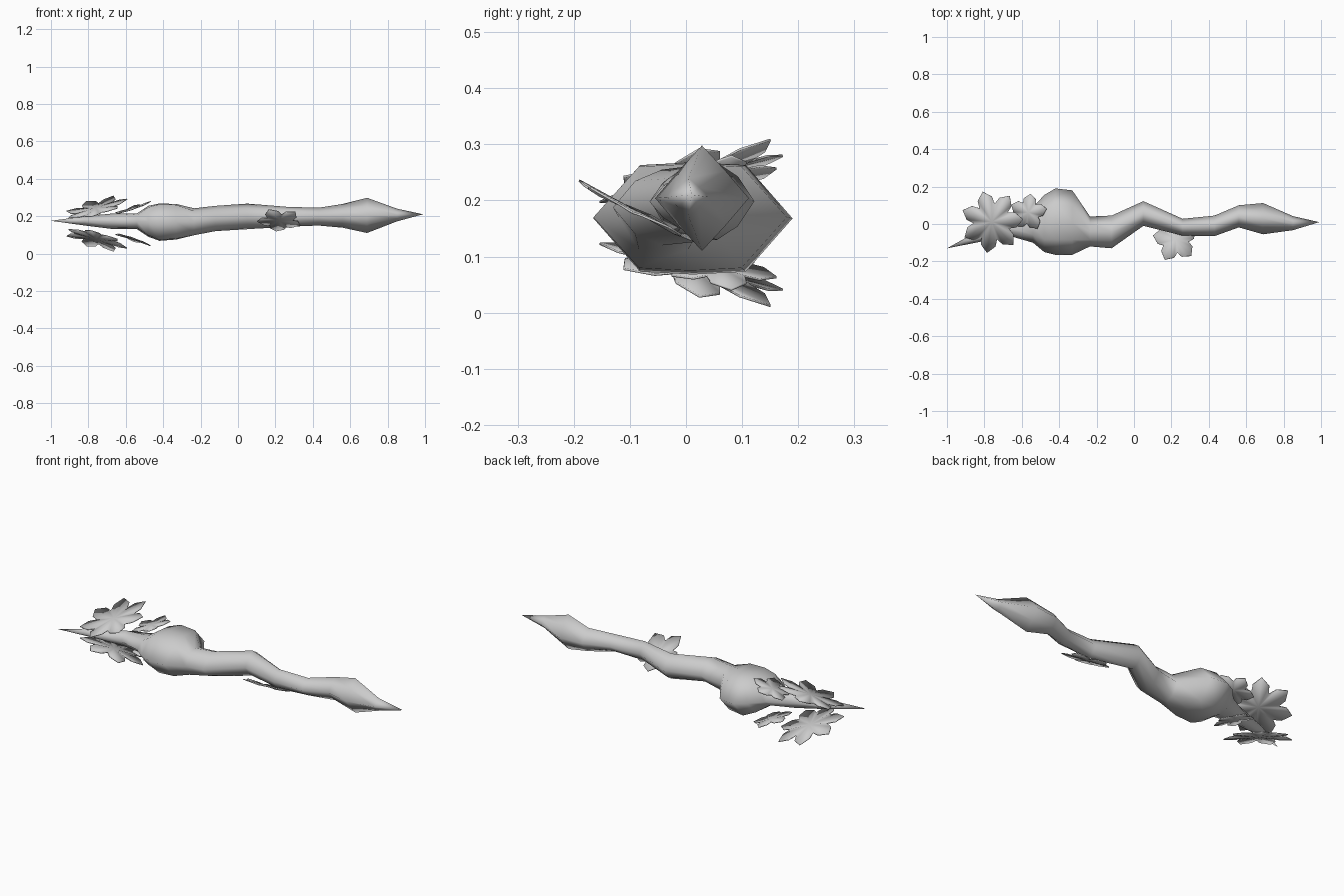
import bpy, bmesh, math
from mathutils import Vector

if "Cube" in bpy.data.objects:
    bpy.data.objects.remove(bpy.data.objects["Cube"])


def finish(bm, name, angle):
    bmesh.ops.recalc_face_normals(bm, faces=bm.faces)
    me = bpy.data.meshes.new(name)
    bm.to_mesh(me)
    bm.free()
    ob = bpy.data.objects.new(name, me)
    bpy.context.collection.objects.link(ob)
    bpy.ops.object.select_all(action='DESELECT')
    bpy.context.view_layer.objects.active = ob
    ob.select_set(True)
    bpy.ops.object.shade_smooth_by_angle(angle=math.radians(angle))
    return ob


# Crooked branch: x, y low, y high, z low, z high, corner fullness in y and z
SECTIONS = [
    (-0.82, -0.095, -0.03, 0.15, 0.20, 0.55, 0.7),
    (-0.66, -0.065, 0.025, 0.13, 0.215, 0.55, 0.75),
    (-0.54, -0.10, 0.09, 0.13, 0.215, 0.55, 0.8),
    (-0.48, -0.15, 0.155, 0.09, 0.255, 0.55, 0.9),
    (-0.42, -0.165, 0.19, 0.068, 0.268, 0.53, 0.95),
    (-0.33, -0.165, 0.18, 0.075, 0.265, 0.53, 0.95),
    (-0.235, -0.12, 0.04, 0.098, 0.242, 0.55, 0.8),
    (-0.12, -0.13, 0.045, 0.12, 0.255, 0.55, 0.7),
    (0.05, -0.01, 0.122, 0.13, 0.267, 0.55, 0.65),
    (0.26, -0.062, 0.028, 0.143, 0.25, 0.55, 0.65),
    (0.43, -0.065, 0.045, 0.15, 0.245, 0.55, 0.6),
    (0.56, -0.018, 0.10, 0.138, 0.265, 0.55, 0.55),
    (0.69, -0.055, 0.112, 0.11, 0.298, 0.5, 0.52),
    (0.85, -0.033, 0.042, 0.172, 0.24, 0.5, 0.52),
]


def branch():
    bm = bmesh.new()
    rings = []
    for x, y0, y1, z0, z1, ky, kz in SECTIONS:
        shape = ((1, 0), (ky, kz), (0, 1), (-ky, kz), (-1, 0), (-ky, -kz), (0, -1), (ky, -kz))
        rings.append([bm.verts.new((x, (y0 + y1) / 2 + u * (y1 - y0) / 2,
                                    (z0 + z1) / 2 + v * (z1 - z0) / 2)) for u, v in shape])
    for r, s in zip(rings, rings[1:]):
        for i in range(8):
            j = (i + 1) % 8
            bm.faces.new((r[i], r[j], s[j], s[i]))
    # Pointed ends
    for tip, ring in (((-1, -0.13, 0.175), rings[0]), ((0.99, 0.01, 0.21), rings[-1])):
        t = bm.verts.new(tip)
        for i in range(8):
            bm.faces.new((t, ring[i], ring[(i + 1) % 8]))
    finish(bm, "branch", 100)


# Lobed leaf rosette on a tilted plane
def rosette(name, c, r, n, phase, slope, flip=1):
    bm = bmesh.new()
    outline = []
    step = 360 / n
    for i in range(n):
        for off, f in ((-0.5, 0.58), (-0.33, 0.8), (0, 1.0), (0.33, 0.8)):
            a = math.radians(phase + (i + off) * step)
            x, y = r * f * math.cos(a), r * f * math.sin(a)
            fold = 0.03 * r * (1 if off == 0 else -1 if off == -0.5 else 0)
            outline.append(bm.verts.new((c[0] + x, c[1] + y,
                           c[2] + flip * (slope[0] * x + slope[1] * y + fold))))
    mid = bm.verts.new(Vector(c))
    m = len(outline)
    for i in range(0, m, 4):
        bm.faces.new((mid, outline[i], outline[i + 1], outline[i + 2]))
        bm.faces.new((mid, outline[i + 2], outline[i + 3], outline[(i + 4) % m]))
    ob = finish(bm, name, 40)
    mod = ob.modifiers.new("thickness", 'SOLIDIFY')
    mod.thickness = 0.004
    mod.offset = 0


branch()
# Upper and lower leaves near the thin end are mirrored in height
MID = 0.16
for side, label in ((1, "upper"), (-1, "lower")):
    rosette(label + "_large_leaf", (-0.76, 0.012, MID + side * 0.083), 0.168, 7, 107,
            (0.24, 0.27), side)
    rosette(label + "_small_leaf", (-0.565, 0.062, MID + side * 0.082), 0.1, 5, 83,
            (0.33, 0.08), side)
rosette("side_leaf", (0.222, -0.083, 0.177), 0.122, 5, 98, (-0.02, -0.5))
